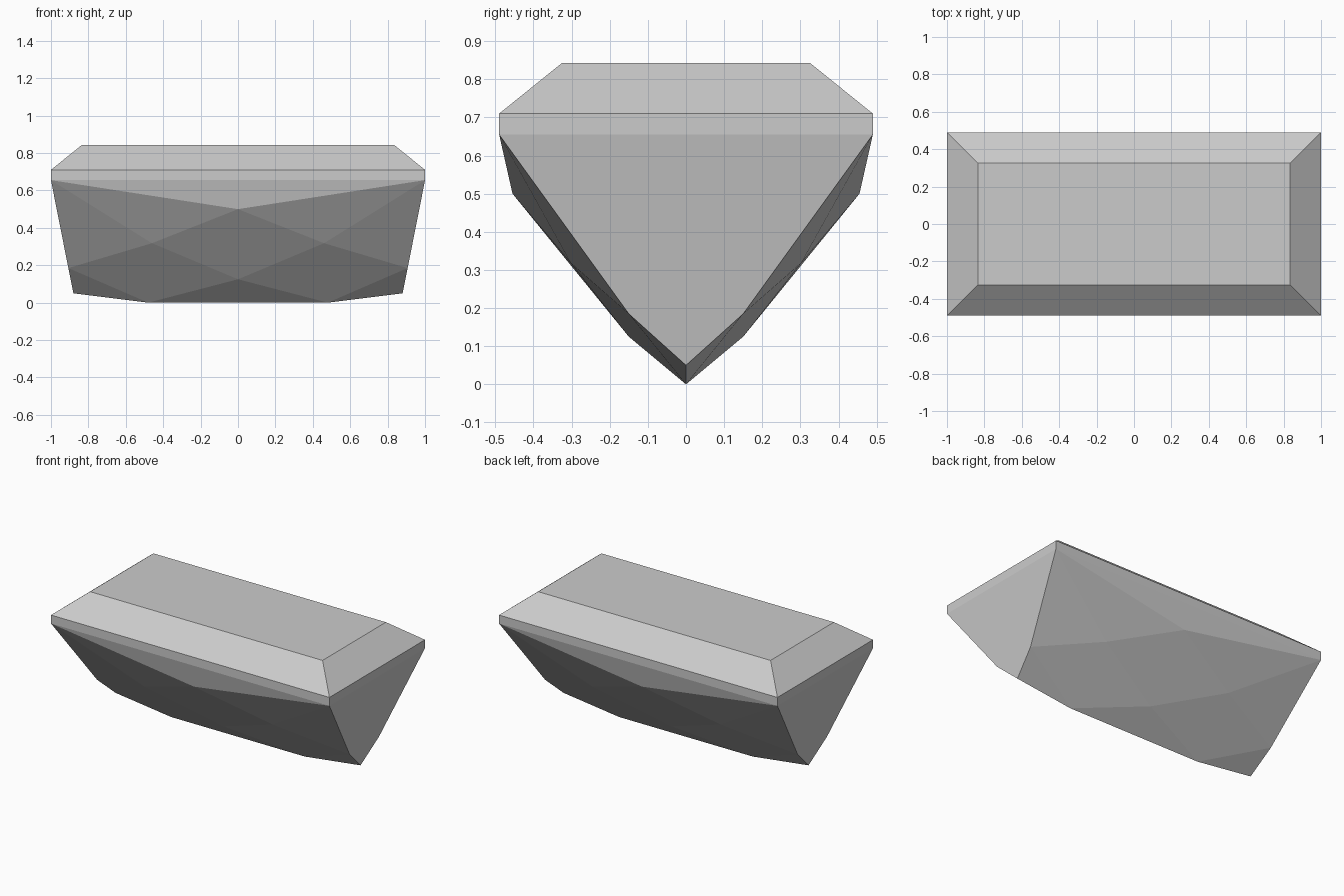
import bpy
import bmesh

old = bpy.data.objects.get("Cube")
if old:
    bpy.data.objects.remove(old, do_unlink=True)

# Single pale grey stone colour
GREY = (0.6, 0.6, 0.6, 1.0)
mat = bpy.data.materials.new("pale_grey_stone")
mat.use_nodes = True
mat.diffuse_color = GREY
mat.node_tree.nodes["Principled BSDF"].inputs["Base Color"].default_value = GREY

bm = bmesh.new()


def face(points):
    bm.faces.new([bm.verts.new(p) for p in points])


def ring(hx, hy, z):
    return [(-hx, -hy, z), (hx, -hy, z), (hx, hy, z), (-hx, hy, z)]


# Girdle band, sloping crown and flat table
rings = [ring(1, 0.49, 0.655), ring(1, 0.49, 0.71), ring(0.835, 0.325, 0.843)]
for low, high in zip(rings, rings[1:]):
    for i in range(4):
        j = (i + 1) % 4
        face([low[i], low[j], high[j], high[i]])
face(rings[-1])

# Named corner points of one quarter of the pavilion
corner = (1, 0.49, 0.655)
top_mid = (0, 0.455, 0.5)
star = (0.46, 0.302, 0.318)
end_side = (0.907, 0.15, 0.185)
low_mid = (0, 0.15, 0.125)
keel_end = (0.88, 0, 0.05)
keel = (0.48, 0, 0)


def flip(p, sx, sy):
    return (p[0] * sx, p[1] * sy, p[2])


# Facets repeated in all four quarters
for sx in (-1, 1):
    for sy in (-1, 1):
        for facet in ((corner, top_mid, star), (corner, star, end_side),
                      (star, end_side, keel, low_mid),
                      (end_side, keel_end, keel)):
            face([flip(p, sx, sy) for p in facet])

# Facets that span the front and back centre lines
for sy in (-1, 1):
    for half in ((corner, top_mid), (top_mid, star, low_mid), (low_mid, keel)):
        loop = [flip(p, 1, sy) for p in half]
        loop += [flip(p, -1, sy) for p in reversed(half) if p[0]]
        face(loop)

# Left and right end facets
for sx in (-1, 1):
    half = (corner, end_side, keel_end)
    loop = [flip(p, sx, 1) for p in half]
    loop += [flip(p, sx, -1) for p in reversed(half) if p[1]]
    face(loop)

# Weld into one closed flat-shaded stone
bmesh.ops.remove_doubles(bm, verts=bm.verts, dist=0.0005)
bmesh.ops.recalc_face_normals(bm, faces=bm.faces)
mesh = bpy.data.meshes.new("cut_gemstone")
bm.to_mesh(mesh)
bm.free()
mesh.materials.append(mat)
gem = bpy.data.objects.new("cut_gemstone", mesh)
bpy.context.collection.objects.link(gem)
